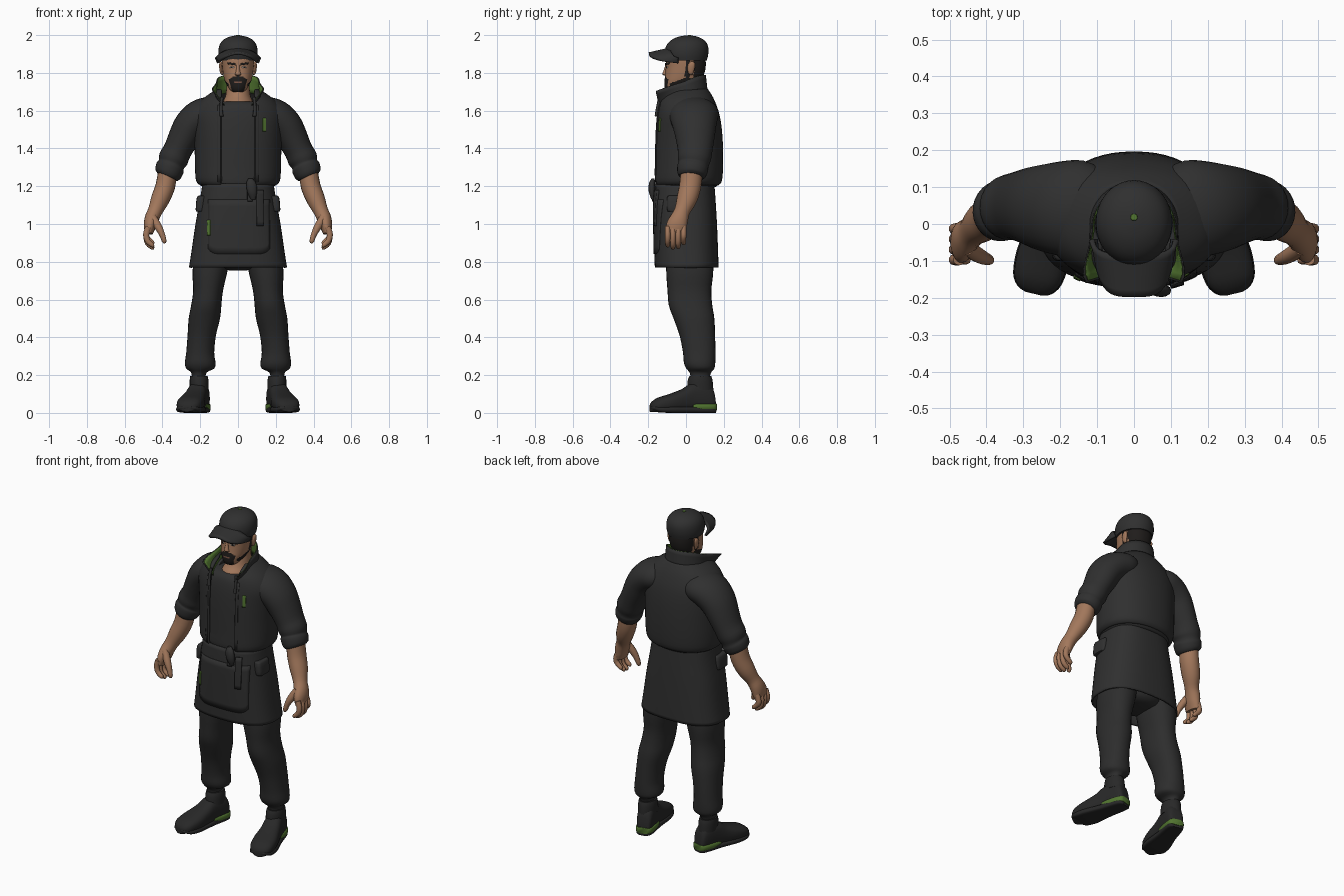
import bpy, math
from mathutils import Vector
from mathutils.bvhtree import BVHTree
import bmesh

if "Cube" in bpy.data.objects:
    bpy.data.objects.remove(bpy.data.objects["Cube"])


def material(name, r, g, b):
    m = bpy.data.materials.new(name)
    m.diffuse_color = (r, g, b, 1)
    m.use_nodes = True
    m.node_tree.nodes["Principled BSDF"].inputs["Base Color"].default_value = m.diffuse_color
    return m


CLOTH = material("charcoal cloth", .029, .029, .029)
TROUSER = material("dark trousers", .026, .026, .026)
SHOE = material("black leather", .021, .021, .021)
SKIN = material("tan skin", .36, .185, .105)
GREEN = material("leaf green", .085, .18, .03)
HAIR = material("dark hair", .014, .012, .011)
WHITE = material("eye white", .45, .42, .38)
LIP = material("lip", .2, .09, .06)


def finish(name, verts, faces, mats, closed=True, mirror=False, solid=0.0, angle=50):
    me = bpy.data.meshes.new(name)
    me.from_pydata([tuple(v) for v in verts], [], faces)
    if closed:
        bm = bmesh.new()
        bm.from_mesh(me)
        bmesh.ops.recalc_face_normals(bm, faces=bm.faces)
        bm.to_mesh(me)
        bm.free()
    ob = bpy.data.objects.new(name, me)
    bpy.context.collection.objects.link(ob)
    for m in mats:
        me.materials.append(m)
    bpy.ops.object.select_all(action='DESELECT')
    ob.select_set(True)
    bpy.context.view_layer.objects.active = ob
    bpy.ops.object.shade_smooth_by_angle(angle=math.radians(angle))
    if solid:
        s = ob.modifiers.new("thickness", 'SOLIDIFY')
        s.thickness, s.offset = solid, -1
    if mirror:
        ob.modifiers.new("mirror", 'MIRROR')
    return ob


def smooth_path(st, steps):
    # Catmull-Rom resampling of stations
    out = []
    for i in range(len(st) - 1):
        p0, p1, p2, p3 = st[max(i - 1, 0)], st[i], st[i + 1], st[min(i + 2, len(st) - 1)]
        for k in range(steps):
            t = k / steps
            out.append([.5 * (2 * b + (c - a) * t + (2 * a - 5 * b + 4 * c - d) * t * t
                              + (3 * b - a - 3 * c + d) * t ** 3)
                        for a, b, c, d in zip(p0, p1, p2, p3)])
    return out + [list(st[-1])]


def loft(name, st, mats, n=28, power=2.0, frame='flat', gap=0.0, caps=True, steps=3, **kw):
    # skin a row of elliptical stations (x, y, z, half width, half depth)
    st = smooth_path(st, steps)
    mats = mats if isinstance(mats, list) else [mats]
    cnt = n + 1 if gap else n
    verts, faces = [], []
    for i, (x, y, z, a, b) in enumerate(st):
        a, b = max(a, .001), max(b, .001)
        if frame == 'flat':
            U, V = Vector((1, 0, 0)), Vector((0, -1, 0))
        elif frame == 'tube':
            T = Vector(st[min(i + 1, len(st) - 1)][:3]) - Vector(st[max(i - 1, 0)][:3])
            U = T.cross(Vector((0, 1, 0))).normalized()
            V = U.cross(T).normalized()
        else:
            U, V = frame
        t0 = math.asin(min(1, gap / a) ** (power / 2)) if gap else 0
        for k in range(cnt):
            t = t0 + (2 * math.pi - 2 * t0) * k / n
            s, c = math.sin(t), math.cos(t)
            e = 2 / power
            verts.append(Vector((x, y, z)) + U * a * math.copysign(abs(s) ** e, s)
                         + V * b * math.copysign(abs(c) ** e, c))
    for i in range(len(st) - 1):
        for k in range(n):
            j = k + 1 if gap else (k + 1) % n
            faces.append((i * cnt + k, i * cnt + j, (i + 1) * cnt + j, (i + 1) * cnt + k))
    closed = caps and not gap
    if closed:
        faces += [tuple(range(n)), tuple(range((len(st) - 1) * cnt, len(st) * cnt))]
    return finish(name, verts, faces, mats, closed, **kw)


def rings(rows):
    # rows of (z, half width, front y, back y)
    return [(0, (f + b) / 2, z, w, (b - f) / 2) for z, w, f, b in rows]


def grid(name, fn, nu, nv, mat, **kw):
    verts = [fn(i / nu, j / nv) for j in range(nv + 1) for i in range(nu + 1)]
    w = nu + 1
    faces = [(j * w + i, j * w + i + 1, (j + 1) * w + i + 1, (j + 1) * w + i)
             for j in range(nv) for i in range(nu)]
    return finish(name, verts, faces, [mat], False, **kw)


def patch(name, target, x0, x1, z0, z1, mat, lift=.004, slant=0.0, nu=8, nv=8, taper=0.0, **kw):
    # thin plate laid on the front of a target, optionally with rounded lower corners
    me = target.data
    tree = BVHTree.FromPolygons([v.co for v in me.vertices], [tuple(p.vertices) for p in me.polygons])

    def fn(u, v):
        x, z = x0 + (x1 - x0) * u, z0 + (z1 - z0) * v + slant * u
        z += taper * abs(2 * u - 1) ** 8 * (1 - v)
        hit = tree.ray_cast(Vector((x, -1, z)), Vector((0, 1, 0)))[0]
        return Vector((x, (hit.y if hit else -.16) - lift, z))
    return grid(name, fn, nu, nv, mat, solid=lift + .002, **kw)


# jacket and shirt
body = [(1.205, .2, -.165, .172), (1.228, .222, -.176, .19), (1.3, .228, -.174, .196),
        (1.4, .23, -.172, .196), (1.5, .236, -.168, .19), (1.58, .24, -.16, .177),
        (1.64, .21, -.15, .157), (1.68, .165, -.132, .138), (1.715, .11, -.1, .115)]
jacket = loft("jacket", rings(body), CLOTH, n=48, power=2.2, gap=.09, solid=.012)
shirt = loft("shirt", rings([(z - .01, w - .016, f + .018, b - .016) for z, w, f, b in body[:6]]
                            + [(1.625, .18, -.128, .14), (1.648, .12, -.105, .11)]),
             CLOTH, n=40, power=2.2)
sleeve = [(.09, .035, 1.592, .078, .11), (.145, .04, 1.586, .088, .132), (.2, .042, 1.565, .094, .128),
          (.25, .045, 1.52, .09, .116), (.285, .048, 1.46, .083, .104), (.32, .048, 1.39, .075, .092),
          (.342, .044, 1.345, .079, .088), (.353, .04, 1.315, .07, .08), (.36, .036, 1.297, .076, .083),
          (.37, .03, 1.265, .071, .077), (.376, .028, 1.25, .058, .066)]
loft("sleeve", sleeve, CLOTH, frame='tube', mirror=True)


# upturned collar with green lining
def collar(scale):
    def fn(u, v):
        t = .65 + (2 * math.pi - 1.3) * u
        s, c = math.sin(t), math.cos(t)
        f, fr = (1 + c) / 2, max(c, 0)
        low = Vector((.125 * s, -.005 - (.175 if c > 0 else .12) * c, 1.70 - .08 * f))
        top = Vector(((.115 + .16 * fr * fr) * s, -.005 - (.195 if c > 0 else .11) * c,
                      1.79 - .105 * f ** 1.6))
        p = low.lerp(top, v)
        return Vector((p.x * scale, p.y * scale, p.z))
    return fn


grid("collar", collar(1.0), 36, 4, CLOTH, solid=.004)
grid("collar_lining", collar(.955), 36, 4, GREEN, solid=.003)
loft("drawstring", [(.085, -.138, 1.67, .009, .009), (.09, -.15, 1.62, .008, .008),
                    (.088, -.157, 1.57, .011, .009)], CLOTH, n=8, frame='tube', mirror=True)
patch("jacket_edge", jacket, .092, .108, 1.22, 1.63, CLOTH, lift=.003, mirror=True)
patch("chest_tag", jacket, .132, .149, 1.49, 1.56, GREEN)

# forearm and hand
loft("forearm", [(.372, .03, 1.28, .05, .058), (.385, .022, 1.2, .052, .058), (.412, .004, 1.13, .049, .054),
                 (.438, -.02, 1.07, .039, .042), (.456, -.035, 1.03, .038, .048),
                 (.466, -.05, .99, .033, .055), (.472, -.055, .95, .021, .05)],
     SKIN, n=20, frame='tube', mirror=True)
for i, name in enumerate(["index", "middle", "ring", "little"]):
    y, drop = -.097 + i * .028, (0, .012, .008, -.012)[i]
    loft(name + "_finger", [(.474, y, .985, .017, .015), (.486, y, .945, .017, .015),
                            (.478, y, .91 - drop, .015, .014), (.452, y, .887 - drop, .012, .012),
                            (.444, y, .883 - drop, .005, .005)], SKIN, n=10, frame='tube', mirror=True)
loft("thumb", [(.452, -.065, 1.035, .022, .022), (.422, -.085, .985, .021, .021), (.402, -.094, .945, .016, .017),
               (.391, -.098, .91, .013, .013), (.388, -.098, .898, .005, .005)],
     SKIN, n=10, frame='tube', mirror=True)

# apron, pockets, belt tie
apron = loft("apron", rings([(.77, .26, -.165, .172), (.85, .247, -.168, .17), (1.0, .225, -.17, .164),
                             (1.12, .203, -.17, .157), (1.215, .188, -.163, .15)]),
             CLOTH, n=48, power=2.6, caps=False, solid=.01)
patch("apron_pocket", apron, -.16, .17, .84, 1.13, CLOTH, lift=.004, nu=24, taper=.03)
patch("apron_tag", apron, -.164, -.147, .94, 1.02, GREEN, lift=.008)
patch("tie_long", apron, .1, .135, .99, 1.18, CLOTH, lift=.014)
patch("tie_short", apron, .05, .078, 1.12, 1.2, CLOTH, lift=.012)
loft("tie_knot", [(.08, -.175, 1.13, .012, .008), (.075, -.18, 1.17, .026, .017), (.07, -.18, 1.215, .026, .016),
                  (.066, -.174, 1.24, .012, .008)], CLOTH, n=12)
loft("side_pouch", [(.2, -.05, 1.065, .015, .04), (.2, -.05, 1.075, .024, .05),
                    (.194, -.05, 1.14, .024, .05), (.19, -.05, 1.15, .015, .04)],
     CLOTH, n=16, power=4, mirror=True)

# trousers
loft("seat", rings([(.755, .05, -.05, .09), (.79, .15, -.1, .14), (.95, .17, -.12, .14), (1.1, .16, -.12, .12)]),
     TROUSER)
loft("trouser_leg", [(.208, .075, .19, .036, .05), (.207, .076, .215, .042, .058), (.2, .076, .235, .074, .074),
                     (.2, .072, .265, .081, .083), (.2, .07, .32, .074, .086), (.192, .06, .41, .075, .094),
                     (.178, .042, .5, .083, .108), (.168, .024, .57, .08, .115), (.158, .018, .65, .079, .116),
                     (.147, .02, .76, .093, .125), (.12, .02, .92, .09, .12)],
     TROUSER, power=2.2, mirror=True)

# shoes
across, up = Vector((.97, .24, 0)), Vector((0, 0, 1))
foot = [(0, .028, .06), (.04, .042, .13), (.15, .049, .165), (.35, .053, .16), (.5, .06, .127),
        (.7, .07, .1), (.88, .065, .08), (.97, .045, .058), (1, .02, .04)]


def along(f, w, low, high):
    return (.187 + .085 * f, .153 - .342 * f, (low + high) / 2, w, (high - low) / 2)


loft("shoe", [along(f, w, .005, h) for f, w, h in foot], SHOE, power=2.6, frame=(across, up), mirror=True)
loft("sole", [along(f, w + .003, .02 * max(0, f - .85) / .15, .034) for f, w, h in foot], SHOE, n=20, power=4,
     frame=(across, up), mirror=True)
loft("heel_stripe", [along(f - .01, w + .006, .014, .05) for f, w in
                     ((0, .026), (.04, .04), (.15, .047), (.3, .048), (.38, .045))],
     GREEN, n=20, power=5, frame=(across, up), mirror=True)
loft("shoe_collar", [(.205, .075, .12, .05, .07), (.206, .075, .17, .05, .066), (.207, .076, .195, .046, .058)],
     SHOE, n=20, mirror=True)

# neck and head, beard and hair coloured by region
loft("neck", rings([(1.6, .085, -.11, .09), (1.645, .08, -.105, .09), (1.68, .066, -.075, .09),
                    (1.74, .06, -.05, .088), (1.8, .06, -.04, .09)]), SKIN)
head = loft("head", rings([(1.698, .02, -.092, -.05), (1.705, .036, -.105, -.02), (1.725, .053, -.113, .02),
                           (1.755, .069, -.114, .07), (1.79, .078, -.11, .094), (1.83, .083, -.107, .104),
                           (1.87, .085, -.106, .104), (1.92, .08, -.095, .1)]),
            [SKIN, HAIR, LIP], n=72, power=2.25, steps=8)
for p in head.data.polygons:
    x, y, z = abs(p.center.x), p.center.y, p.center.z
    hair = y > .04 and z > 1.77
    sideburn = -.005 < y <= .02 and z < 1.87
    jaw = y <= .01 and x > .05 and z < 1.735 + .36 * (y + .11)
    goatee = y < -.05 and x < .034 + .28 * (z - 1.71) and z < 1.784 - 8 * x * x
    if y < -.06 and x < .02 and 1.745 < z < 1.755:
        p.material_index = 2
    elif hair or sideburn or ((jaw or goatee) and z > 1.702):
        p.material_index = 1
loft("nose", [(0, -.106, 1.785, .008, .006), (0, -.11, 1.79, .017, .013), (0, -.112, 1.798, .014, .012),
              (0, -.108, 1.82, .009, .008), (0, -.104, 1.845, .008, .004)], SKIN, n=14)
patch("eye", head, .022, .046, 1.826, 1.834, WHITE, lift=.002, nu=4, nv=2, mirror=True)
patch("iris", head, .029, .039, 1.825, 1.835, HAIR, lift=.004, nu=2, nv=2, mirror=True)
patch("eyebrow", head, .013, .056, 1.84, 1.85, HAIR, lift=.005, slant=.006, nu=5, nv=2, mirror=True)
loft("ear", [(.083, .028, 1.79, .003, .006), (.087, .025, 1.8, .008, .014), (.091, .028, 1.835, .009, .02),
             (.091, .031, 1.853, .007, .015), (.09, .031, 1.86, .003, .006)], SKIN, n=12, mirror=True)

# cap
loft("cap_crown", rings([(1.866, .098, -.104, .11), (1.9, .104, -.113, .118), (1.94, .1, -.106, .117),
                         (1.97, .083, -.083, .1), (1.99, .05, -.045, .066), (1.998, .012, -.005, .03)]),
     CLOTH, n=36)
loft("cap_button", rings([(1.992, .012, .005, .03), (2.0, .009, .01, .027)]), GREEN, n=12, steps=1)


def brim(u, v):
    s = 2 * u - 1
    reach = math.sqrt(max(0, 1 - s ** 4))
    return Vector((s * (.11 - .012 * v), -.04 - (.04 + .115 * v) * reach, 1.922 - .042 * s * s - .026 * v))


grid("cap_brim", brim, 24, 6, CLOTH, solid=.013)
